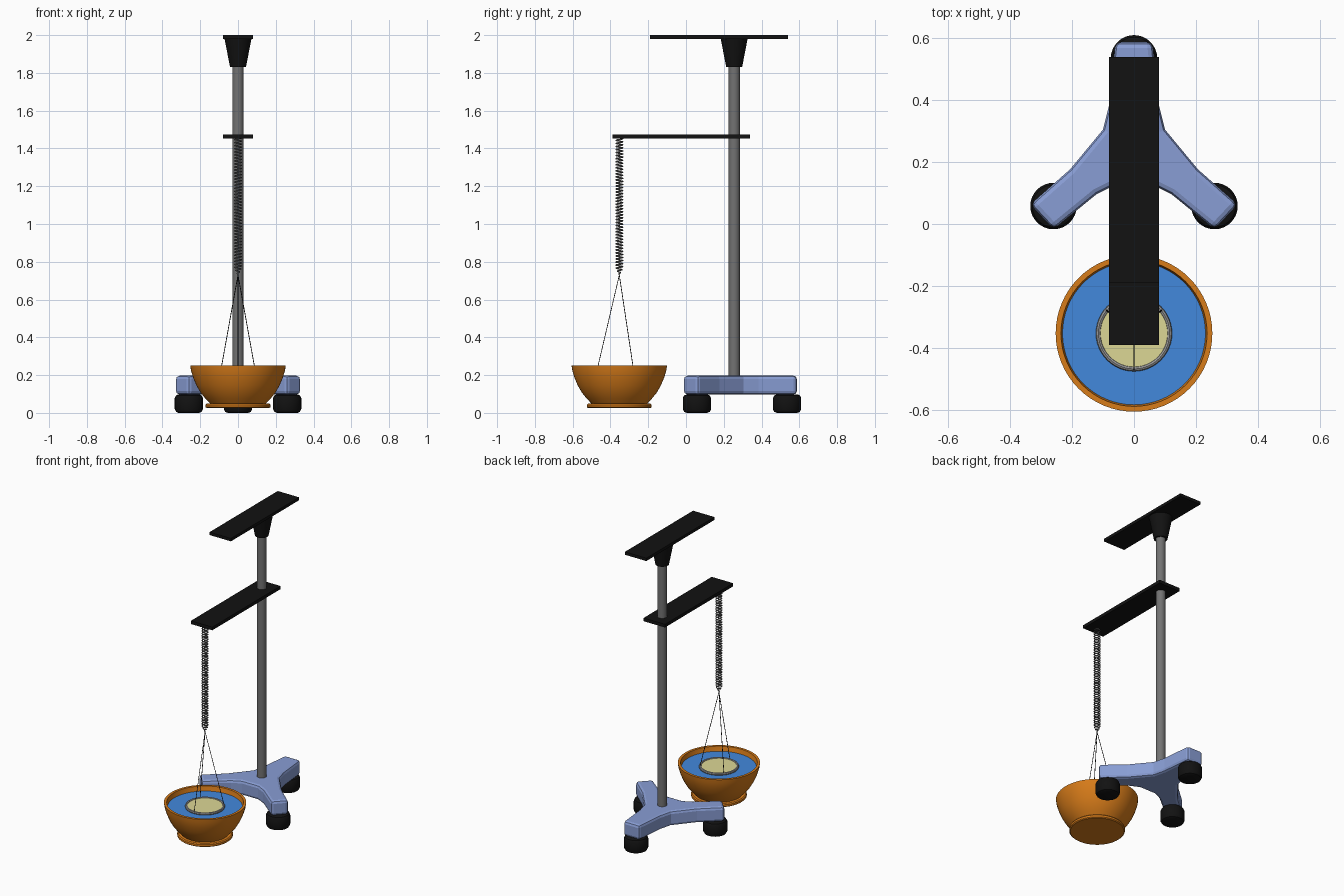
import bpy, bmesh, math
from mathutils import Vector

if "Cube" in bpy.data.objects:
    bpy.data.objects.remove(bpy.data.objects["Cube"])

COL_Y, BOWL_Y = 0.255, -0.353


def mat(name, rgb):
    m = bpy.data.materials.new(name)
    m.diffuse_color = (*rgb, 1)
    m.use_nodes = True
    m.node_tree.nodes["Principled BSDF"].inputs["Base Color"].default_value = m.diffuse_color
    return m


BLACK = mat("black", (0.006, 0.006, 0.006))
STEEL = mat("steel", (0.17, 0.17, 0.17))
SILVER = mat("silver", (0.33, 0.33, 0.33))
ORANGE = mat("orange", (0.68, 0.2, 0.01))
BLUE = mat("water_blue", (0.055, 0.25, 0.72))
PALE = mat("pale_blue", (0.25, 0.34, 0.66))
CREAM = mat("cream", (0.72, 0.68, 0.3))


def finish(name, bm, m, smooth=True):
    bmesh.ops.recalc_face_normals(bm, faces=bm.faces)
    me = bpy.data.meshes.new(name)
    bm.to_mesh(me)
    bm.free()
    me.materials.append(m)
    ob = bpy.data.objects.new(name, me)
    bpy.context.collection.objects.link(ob)
    if smooth:
        bpy.ops.object.select_all(action='DESELECT')
        ob.select_set(True)
        bpy.context.view_layer.objects.active = ob
        bpy.ops.object.shade_smooth_by_angle(angle=math.radians(35))
    return ob


def lathe(name, profile, x, y, m, steps=48):
    """Revolve (radius, z) points about a vertical axis."""
    bm = bmesh.new()
    vs = [bm.verts.new((r, 0, z)) for r, z in profile]
    es = [bm.edges.new(p) for p in zip(vs, vs[1:])]
    bmesh.ops.spin(bm, geom=vs + es, cent=(0, 0, 0), axis=(0, 0, 1),
                   angle=2 * math.pi, steps=steps)
    bmesh.ops.remove_doubles(bm, verts=bm.verts, dist=1e-5)
    bmesh.ops.translate(bm, verts=bm.verts, vec=(x, y, 0))
    return finish(name, bm, m)


def plate(name, y0, y1, z0, z1):
    bm = bmesh.new()
    bmesh.ops.create_cube(bm, size=1)
    for v in bm.verts:
        v.co = (v.co.x * 0.16, (y0 + y1) / 2 + v.co.y * (y1 - y0),
                (z0 + z1) / 2 + v.co.z * (z1 - z0))
    return finish(name, bm, BLACK, False)


def wire(name, pts, radius, m, res=1):
    cu = bpy.data.curves.new(name, 'CURVE')
    cu.dimensions = '3D'
    cu.bevel_depth = radius
    cu.bevel_resolution = res
    cu.use_fill_caps = True
    sp = cu.splines.new('POLY')
    sp.points.add(len(pts) - 1)
    for p, co in zip(sp.points, pts):
        p.co = (*co, 1)
    cu.materials.append(m)
    ob = bpy.data.objects.new(name, cu)
    bpy.context.collection.objects.link(ob)
    return ob


# three-legged base: half outline mirrored, extruded, bevelled
half = [(0.06, 0.587), (0.08, 0.385), (0.1, 0.305), (0.206, 0.177),
        (0.335, 0.063), (0.26, -0.017), (0.12, 0.097), (0.06, 0.127)]
outline = half + [(-x, y) for x, y in reversed(half)]
bm = bmesh.new()
face = bm.faces.new([bm.verts.new((x, y, 0.097)) for x, y in outline])
ext = bmesh.ops.extrude_face_region(bm, geom=[face])
bmesh.ops.translate(bm, vec=(0, 0, 0.1),
                    verts=[g for g in ext['geom'] if isinstance(g, bmesh.types.BMVert)])
base = finish("base", bm, PALE, False)
bev = base.modifiers.new("bevel", 'BEVEL')
bev.width = 0.018
bev.segments = 2

# wheels
for name, x, y in (("wheel_left", -0.26, 0.058), ("wheel_right", 0.26, 0.058),
                   ("wheel_back", 0, 0.535)):
    lathe(name, [(0, 0), (0.055, 0), (0.068, 0.006), (0.075, 0.02), (0.075, 0.078),
                 (0.068, 0.092), (0.055, 0.098), (0, 0.098)], x, y, BLACK, 32)

# column, head and arms
lathe("column", [(0, 0.19), (0.03, 0.19), (0.03, 1.85), (0, 1.85)], 0, COL_Y, STEEL, 32)
lathe("head_cone", [(0, 1.83), (0.042, 1.83), (0.072, 1.985), (0, 1.985)], 0, COL_Y, BLACK, 32)
plate("top_plate", -0.19, 0.54, 1.98, 2.0)
plate("spring_arm", -0.39, 0.34, 1.453, 1.475)

# coil spring, tapering at its lower end
TURNS, STEP, Z_TOP, Z_LOW = 45, 16, 1.455, 0.73
coil = []
for i in range(TURNS * STEP + 1):
    t = i / (TURNS * STEP)
    r = 0.018 * min(1, (1 - t) / 0.05)
    a = 2 * math.pi * i / STEP
    coil.append((r * math.cos(a), BOWL_Y + r * math.sin(a), Z_TOP + (Z_LOW - Z_TOP) * t))
wire("spring", coil, 0.0035, STEEL)

# three hanging cords
for i, (x, y) in enumerate(((0, -0.117), (0.09, 0.075), (-0.09, 0.075))):
    wire(f"cord_{i + 1}", [(0, BOWL_Y, Z_LOW), (x, BOWL_Y + y, 0.23)], 0.002, BLACK)

# bowl with foot, water and hanging disc
lathe("bowl", [(0, 0.025), (0.165, 0.025), (0.171, 0.03), (0.171, 0.043), (0.165, 0.049),
               (0.148, 0.05), (0.172, 0.075), (0.198, 0.107), (0.22, 0.145), (0.238, 0.188),
               (0.249, 0.225), (0.253, 0.252), (0.236, 0.252), (0.23, 0.215),
               (0.205, 0.145), (0.15, 0.075), (0, 0.06)], 0, BOWL_Y, ORANGE, 64)
lathe("water", [(0, 0.22), (0.233, 0.22)], 0, BOWL_Y, BLUE, 64)
ring = [(0.115 + 0.008 * math.cos(a * math.pi / 4), 0.226 + 0.01 * math.sin(a * math.pi / 4))
        for a in range(9)]
lathe("disc_rim", ring, 0, BOWL_Y, SILVER, 48)
lathe("disc", [(0, 0.205), (0.112, 0.205), (0.112, 0.23), (0, 0.23)], 0, BOWL_Y, CREAM, 48)
